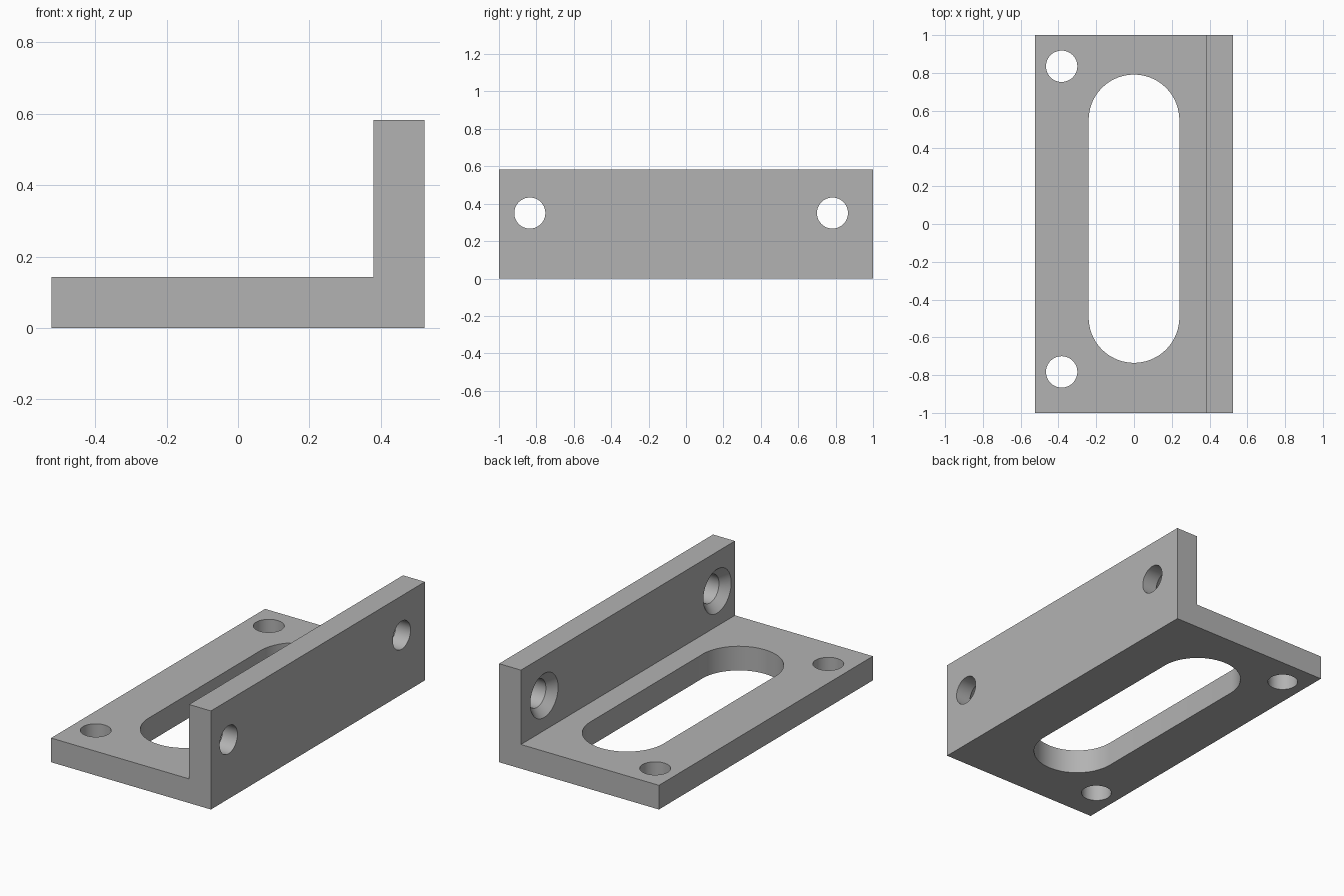
import bpy, bmesh
from math import cos, sin, pi, radians
from mathutils import Matrix

cube = bpy.data.objects.get("Cube")
if cube:
    bpy.data.objects.remove(cube)

HALF_W, HALF_L = 0.523, 1.0
THICK, HEIGHT = 0.143, 0.583
WALL_X = HALF_W - THICK
HOLE_R, SINK_R = 0.083, 0.13

grey = bpy.data.materials.new("plain grey")
grey.diffuse_color = (0.45, 0.45, 0.45, 1)
grey.use_nodes = True
grey.node_tree.nodes["Principled BSDF"].inputs["Base Color"].default_value = grey.diffuse_color


def loft(name, rings, matrix=None):
    """Solid skinned through matching closed rings, capped at both ends."""
    bm = bmesh.new()
    loops = [[bm.verts.new(p) for p in ring] for ring in rings]
    n = len(loops[0])
    for a, b in zip(loops, loops[1:]):
        for i in range(n):
            j = (i + 1) % n
            bm.faces.new((a[i], a[j], b[j], b[i]))
    bm.faces.new(loops[0])
    bm.faces.new(loops[-1])
    if matrix:
        bm.transform(matrix)
    bmesh.ops.recalc_face_normals(bm, faces=bm.faces)
    mesh = bpy.data.meshes.new(name)
    bm.to_mesh(mesh)
    bm.free()
    mesh.materials.append(grey)
    obj = bpy.data.objects.new(name, mesh)
    bpy.context.collection.objects.link(obj)
    return obj


def stadium(r, z, half_straight=0.0, n=64):
    """Circle stretched along y into a rounded slot outline."""
    pts = []
    for i in range(n):
        a = 2 * pi * (i + 0.5) / n
        shift = half_straight if sin(a) > 0 else -half_straight
        pts.append((r * cos(a), r * sin(a) + shift, z))
    return pts


# L-shaped bracket body
profile = [(-HALF_W, 0), (HALF_W, 0), (HALF_W, HEIGHT),
           (WALL_X, HEIGHT), (WALL_X, THICK), (-HALF_W, THICK)]
bracket = loft("angle_bracket", [[(x, y, z) for x, z in profile] for y in (-HALF_L, HALF_L)])

# Long slot in the base
cutters = [loft("slot_cutter", [stadium(0.24, z, 0.523) for z in (-0.1, 0.3)],
                Matrix.Translation((0, 0.028, 0)))]

# Plain holes in the base
for y in (-0.783, 0.835):
    cutters.append(loft("base_hole_cutter", [stadium(HOLE_R, z) for z in (-0.1, 0.3)],
                        Matrix.Translation((-0.383, y, 0))))

# Wall holes, countersunk on the inner face
sink = SINK_R - HOLE_R
for y in (-0.835, 0.783):
    rings = [stadium(SINK_R + 0.02, -0.02), stadium(HOLE_R, sink), stadium(HOLE_R, 0.3)]
    place = Matrix.Translation((WALL_X, y, 0.35)) @ Matrix.Rotation(pi / 2, 4, "Y")
    cutters.append(loft("wall_hole_cutter", rings, place))

# Cut the openings
bpy.ops.object.select_all(action="DESELECT")
bpy.context.view_layer.objects.active = bracket
bracket.select_set(True)
for cutter in cutters:
    mod = bracket.modifiers.new(cutter.name, "BOOLEAN")
    mod.operation = "DIFFERENCE"
    mod.solver = "EXACT"
    mod.object = cutter
    bpy.ops.object.modifier_apply(modifier=mod.name)
    bpy.data.objects.remove(cutter)

bpy.ops.object.shade_smooth_by_angle(angle=radians(30))
